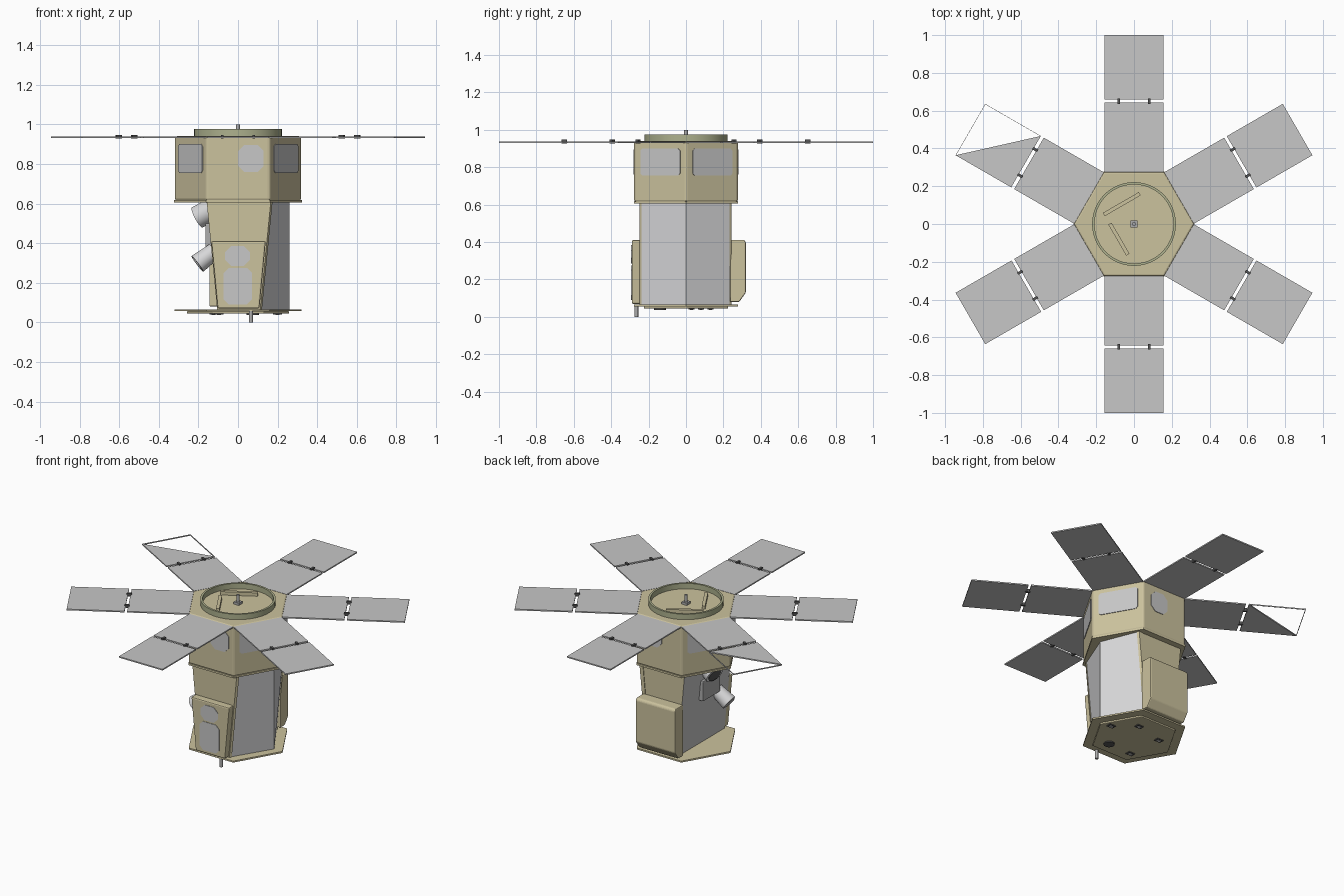
import bpy, bmesh, math
from mathutils import Matrix, Vector

if "Cube" in bpy.data.objects:
    bpy.data.objects.remove(bpy.data.objects["Cube"])


def material(name, r, g, b):
    m = bpy.data.materials.new(name)
    m.diffuse_color = (r, g, b, 1)
    m.use_nodes = True
    m.node_tree.nodes["Principled BSDF"].inputs["Base Color"].default_value = m.diffuse_color
    return m


FOIL = material("tan foil", 0.60, 0.54, 0.34)
GREEN = material("green tan", 0.42, 0.44, 0.27)
GRAY = material("light gray", 0.57, 0.57, 0.57)
WHITE = material("pale sheet", 0.68, 0.68, 0.69)
DARK = material("dark gray", 0.09, 0.09, 0.09)
METAL = material("metal gray", 0.42, 0.42, 0.42)


def prism(name, low, high, mat, mtx=None, bevel=0):
    """Solid between two matching loops of 3D points."""
    bm = bmesh.new()
    a = [bm.verts.new(p) for p in low]
    b = [bm.verts.new(p) for p in high]
    n = len(a)
    bm.faces.new(a[::-1])
    bm.faces.new(b)
    for i in range(n):
        j = (i + 1) % n
        bm.faces.new((a[i], a[j], b[j], b[i]))
    if mtx:
        bm.transform(mtx)
    bmesh.ops.recalc_face_normals(bm, faces=bm.faces)
    me = bpy.data.meshes.new(name)
    bm.to_mesh(me)
    bm.free()
    me.materials.append(mat)
    ob = bpy.data.objects.new(name, me)
    bpy.context.collection.objects.link(ob)
    if bevel:
        mod = ob.modifiers.new("soft edge", 'BEVEL')
        mod.width = bevel
        mod.segments = 2
    return ob


def slab(name, loop, z0, z1, mat, mtx=None, bevel=0):
    return prism(name, [(x, y, z0) for x, y in loop], [(x, y, z1) for x, y in loop], mat, mtx, bevel)


def rect(x0, x1, y0, y1):
    return [(x0, y0), (x1, y0), (x1, y1), (x0, y1)]


def ngon(n, r, turn=0):
    return [(r * math.cos(math.tau * i / n + turn), r * math.sin(math.tau * i / n + turn)) for i in range(n)]


def cut_rect(u0, u1, v0, v1, c):
    """Rectangle with clipped corners."""
    return [(u0 + c, v0), (u1 - c, v0), (u1, v0 + c), (u1, v1 - c),
            (u1 - c, v1), (u0 + c, v1), (u0, v1 - c), (u0, v0 + c)]


def smooth(ob):
    bpy.ops.object.select_all(action='DESELECT')
    ob.select_set(True)
    bpy.context.view_layer.objects.active = ob
    bpy.ops.object.shade_smooth_by_angle(angle=math.radians(40))


def wall(deg, dist):
    """Matrix for plates on an upright wall: u sideways, v up, w outwards."""
    t = math.radians(deg)
    out = Vector((math.cos(t), math.sin(t), 0))
    side = Vector((-math.sin(t), math.cos(t), 0))
    m = Matrix((side, Vector((0, 0, 1)), out)).transposed().to_4x4()
    m.translation = out * dist
    return m


def tube(name, start, end, r0, r1, mat, n=24):
    s, e = Vector(start), Vector(end)
    m = Matrix.Translation(s) @ (e - s).to_track_quat('Z', 'Y').to_matrix().to_4x4()
    ln = (e - s).length
    ob = prism(name, [(x, y, 0) for x, y in ngon(n, r0)], [(x, y, ln) for x, y in ngon(n, r1)], mat, m)
    smooth(ob)
    return ob


# Upper hexagonal bus with its lower rim
slab("upper_bus", ngon(6, 0.32), 0.615, 0.94, FOIL, bevel=0.01)
slab("bus_lower_rim", ngon(6, 0.322), 0.605, 0.617, FOIL)

# Bus wall windows
for deg in range(-150, 180, 60):
    if deg == -90:
        loop = cut_rect(0.0, 0.13, 0.76, 0.895, 0.03)
    elif deg == 90:
        loop = cut_rect(-0.10, 0.02, 0.76, 0.895, 0.03)
    else:
        loop = cut_rect(-0.12, 0.125, 0.755, 0.90, 0.012)
    slab("bus_window", loop, -0.003, 0.004, GRAY, wall(deg, 0.277))

# Six two-part solar wings
Z0, Z1, HALF = 0.930, 0.938, 0.157
for deg in range(-150, 180, 60):
    m = Matrix.Rotation(math.radians(deg), 4, 'Z')
    slab("inner_solar_panel", rect(0.275, 0.642, -HALF, HALF), Z0, Z1, GRAY, m)
    if deg == 150:
        # Torn outer panel: half the sheet and the thin rim around the gap
        slab("torn_solar_panel", [(0.66, -HALF), (1.0, HALF), (0.66, HALF)], Z0, Z1, GRAY, m)
        slab("torn_panel_end_rim", rect(0.998, 1.0, -HALF, HALF), Z0, Z1, GRAY, m)
        slab("torn_panel_side_rim", rect(0.66, 1.0, -HALF, -HALF + 0.002), Z0, Z1, GRAY, m)
    else:
        slab("outer_solar_panel", rect(0.658, 1.0, -HALF, HALF), Z0, Z1, GRAY, m)
    for t in (-0.08, 0.08):
        slab("panel_hinge", rect(0.635, 0.665, t - 0.007, t + 0.007), 0.928, 0.947, DARK, m)

# Top launch ring, made as a thin hollow band
bm = bmesh.new()
N = 48
rings = []
for r, z in ((0.222, 0.938), (0.222, 0.975), (0.209, 0.975), (0.209, 0.938)):
    rings.append([bm.verts.new((x, y, z)) for x, y in ngon(N, r)])
for a, b in zip(rings, rings[1:] + rings[:1]):
    for i in range(N):
        j = (i + 1) % N
        bm.faces.new((a[i], a[j], b[j], b[i]))
bmesh.ops.recalc_face_normals(bm, faces=bm.faces)
me = bpy.data.meshes.new("top_ring")
bm.to_mesh(me)
bm.free()
me.materials.append(GREEN)
ring = bpy.data.objects.new("top_ring", me)
bpy.context.collection.objects.link(ring)
smooth(ring)

# Bars and mast on the top deck
for x, y, ln, deg in ((-0.065, 0.105, 0.22, 30), (-0.08, -0.08, 0.19, -60)):
    m = Matrix.Translation((x, y, 0)) @ Matrix.Rotation(math.radians(deg), 4, 'Z')
    slab("top_bar", rect(-ln / 2, ln / 2, -0.01, 0.01), 0.938, 0.962, FOIL, m)
slab("mast_base", rect(-0.018, 0.018, -0.018, 0.018), 0.938, 0.955, METAL)
tube("top_mast", (0, 0, 0.95), (0, 0, 1.0), 0.01, 0.01, METAL, 12)


# Lower body: flat left wall, pointed right side, narrower towards the bottom
def body_loop(z, w):
    return [(-w, -0.245, z), (w + 0.005, -0.245, z), (0.26, 0, z), (w + 0.005, 0.24, z), (-w, 0.24, z)]


body = prism("lower_body", body_loop(0.062, 0.105), body_loop(0.61, 0.158), FOIL)
body.data.materials.append(WHITE)
body.data.materials.append(GRAY)
for p in body.data.polygons:
    p.material_index = 1 if p.normal.x > 0.5 else 2 if p.normal.x < -0.7 else 0

# Tan corner strips beside the pale sheets
for y in (-0.245, 0.24):
    s = math.copysign(0.008, y)
    prism("corner_strip", [(0.09, y - s, 0.065), (0.121, y - s, 0.065), (0.112, y + s / 2, 0.065), (0.09, y + s / 2, 0.065)],
          [(0.14, y - s, 0.605), (0.174, y - s, 0.605), (0.165, y + s / 2, 0.605), (0.14, y + s / 2, 0.605)], FOIL)

# Front equipment box and its two panes
prism("front_box",
      [(-0.103, -0.29, 0.07), (0.108, -0.29, 0.07), (0.108, -0.24, 0.07), (-0.103, -0.24, 0.07)],
      [(-0.135, -0.29, 0.41), (0.14, -0.29, 0.41), (0.14, -0.24, 0.41), (-0.135, -0.24, 0.41)], FOIL, bevel=0.008)
slab("front_upper_pane", cut_rect(-0.065, 0.06, 0.285, 0.385, 0.03), -0.003, 0.003, GRAY, wall(-90, 0.29))
slab("front_lower_pane", cut_rect(-0.072, 0.07, 0.09, 0.275, 0.025), -0.003, 0.003, GRAY, wall(-90, 0.29))

# Back equipment box with a slanted lower edge
side = [(0.235, 0.08), (0.285, 0.08), (0.32, 0.13), (0.32, 0.40), (0.31, 0.412), (0.235, 0.412)]
prism("back_box", [(-0.145, y, z) for y, z in side], [(0.14, y, z) for y, z in side], FOIL, bevel=0.006)

# Left side instruments
slab("instrument_bracket", rect(-0.165, -0.12, -0.12, 0.06), 0.37, 0.5, METAL, bevel=0.006)
tube("upper_camera", (-0.13, -0.02, 0.57), (-0.205, 0.0, 0.53), 0.058, 0.058, WHITE)
tube("upper_camera_lens", (-0.2, -0.001, 0.533), (-0.208, 0.001, 0.529), 0.045, 0.045, DARK)
tube("lower_camera", (-0.12, -0.14, 0.36), (-0.205, -0.15, 0.295), 0.042, 0.05, WHITE)
tube("lower_camera_lens", (-0.2, -0.15, 0.299), (-0.208, -0.15, 0.293), 0.04, 0.04, METAL)

# Bottom deck and its fittings
slab("bottom_deck", ngon(6, 0.32), 0.056, 0.066, FOIL)
slab("bottom_blanket", ngon(6, 0.26), 0.044, 0.057, FOIL, bevel=0.005)
for x, y in ((0.2, 0.03), (-0.096, -0.148), (0.07, 0.13), (-0.123, 0.08)):
    slab("bottom_port", rect(x - 0.022, x + 0.022, y - 0.016, y + 0.016), 0.039, 0.046, DARK)
    slab("bottom_port_lens", rect(x - 0.01, x + 0.01, y - 0.008, y + 0.008), 0.036, 0.042, GRAY)
tube("bottom_nozzle", (0.074, -0.14, 0.046), (0.074, -0.14, 0.037), 0.032, 0.032, DARK)
tube("bottom_mast", (0.065, -0.265, 0.06), (0.065, -0.265, 0.0), 0.01, 0.01, METAL, 12)
